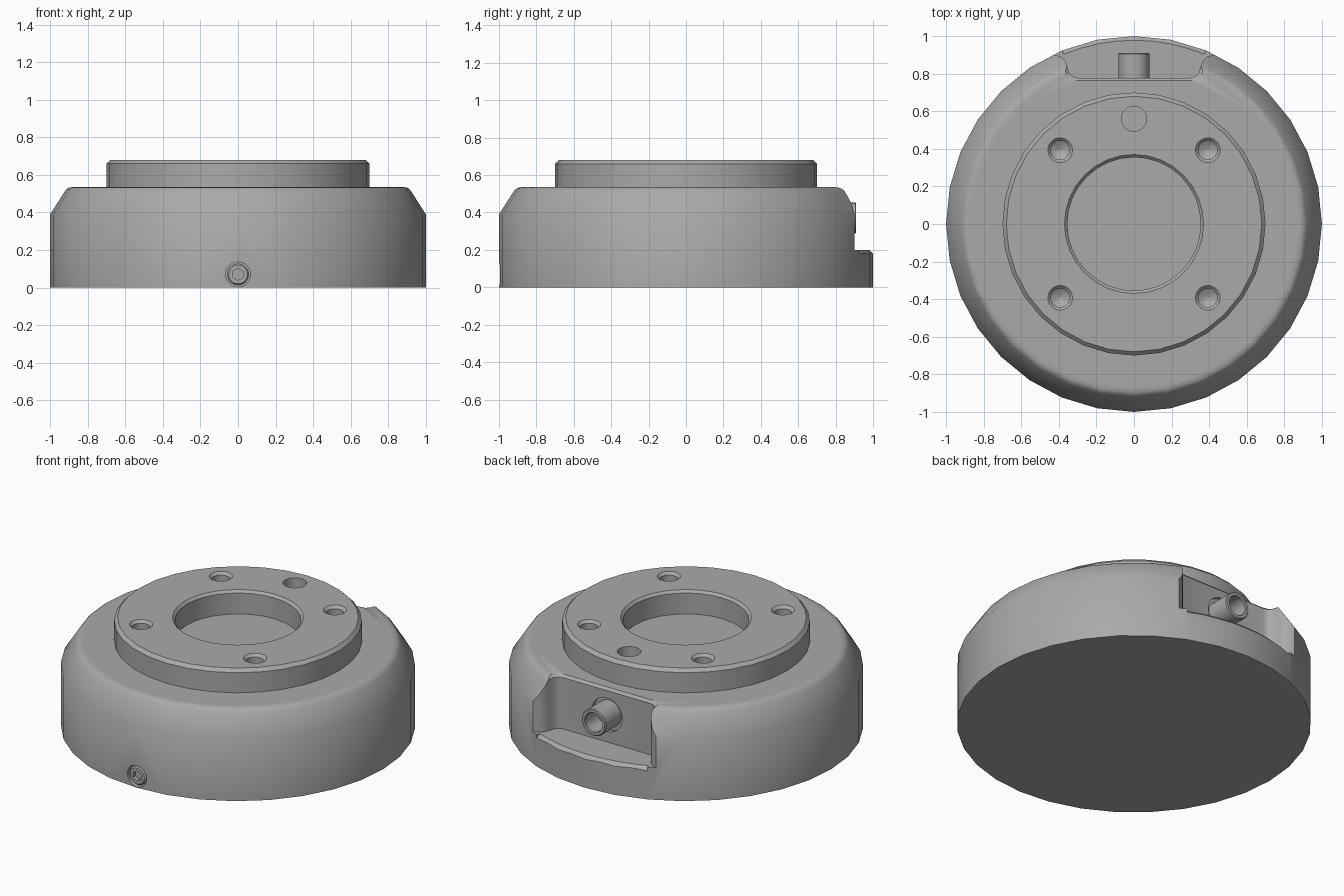
import bpy, bmesh
from math import sin, cos, pi
from mathutils import Matrix

old = bpy.data.objects.get("Cube")
if old:
    bpy.data.objects.remove(old, do_unlink=True)

metal = bpy.data.materials.new("machined grey")
metal.use_nodes = True
GREY = (0.4, 0.4, 0.4, 1)
metal.diffuse_color = GREY
metal.node_tree.nodes["Principled BSDF"].inputs["Base Color"].default_value = GREY


def make(name, bm, matrix=None):
    if matrix:
        bm.transform(matrix)
    bmesh.ops.recalc_face_normals(bm, faces=bm.faces)
    mesh = bpy.data.meshes.new(name)
    bm.to_mesh(mesh)
    bm.free()
    mesh.materials.append(metal)
    obj = bpy.data.objects.new(name, mesh)
    bpy.context.collection.objects.link(obj)
    return obj


def loft(name, loops, caps=True, wrap=False, matrix=None):
    """Skin a stack of equal-length closed loops."""
    bm = bmesh.new()
    rows = [[bm.verts.new(p) for p in loop] for loop in loops]
    pairs = list(zip(rows, rows[1:])) + ([(rows[-1], rows[0])] if wrap else [])
    n = len(rows[0])
    for a, b in pairs:
        for i in range(n):
            j = (i + 1) % n
            bm.faces.new((a[i], a[j], b[j], b[i]))
    if caps and not wrap:
        bm.faces.new(rows[0])
        bm.faces.new(rows[-1])
    return make(name, bm, matrix)


def ring(r, z, n):
    return [(r * sin(2 * pi * i / n), r * cos(2 * pi * i / n), z) for i in range(n)]


def lathe(name, profile, n=32, wrap=False, matrix=None):
    return loft(name, [ring(r, z, n) for r, z in profile], wrap=wrap, matrix=matrix)


def select(obj):
    bpy.ops.object.select_all(action='DESELECT')
    obj.select_set(True)
    bpy.context.view_layer.objects.active = obj


def cut(obj, cutter):
    mod = obj.modifiers.new("cut", 'BOOLEAN')
    mod.operation, mod.solver, mod.object = 'DIFFERENCE', 'EXACT', cutter
    select(obj)
    bpy.ops.object.modifier_apply(modifier=mod.name)
    bpy.data.objects.remove(cutter, do_unlink=True)


def place(x, y, z, turn=0):
    return Matrix.Translation((x, y, z)) @ Matrix.Rotation(turn, 4, 'X')


BACK, FRONT = -pi / 2, pi / 2      # turn a lathe axis to +y or -y

# Main body: drum with a bevelled, softly rounded shoulder
body = lathe("body", [(1, 0), (1, 0.39), (0.922, 0.512), (0.912, 0.524),
                      (0.9, 0.532), (0.88, 0.535), (0.86, 0.535)])

# Rear notch with rounded inner corners, flared mouth and chamfered top edge
half = [(0.30, 0.778), (0.325, 0.785), (0.345, 0.805), (0.355, 0.84),
        (0.366, 0.868), (0.39, 0.89), (0.43, 0.903), (0.5, 1.2)]
plan = [(-x, y) for x, y in reversed(half)] + half
wide = [(x + (0.015 if x > 0 else -0.015) * (abs(x) > 0.31), y - 0.015) for x, y in plan]
cut(body, loft("notch_cutter", [[(x, y, z) for x, y in p] for p, z in
                                ((plan, 0.2), (plan, 0.52), (wide, 0.535), (wide, 0.7))]))

# Chamfer along the outer rim of the notch floor
bm = bmesh.new()
rows = []
for i in range(9):
    a = (i / 4 - 1) * pi / 8
    rows.append([bm.verts.new((r * sin(a), r * cos(a), z))
                 for r, z in ((0.975, 0.203), (1.01, 0.168), (1.01, 0.203))])
for a, b in zip(rows, rows[1:]):
    for i in range(3):
        j = (i + 1) % 3
        bm.faces.new((a[i], a[j], b[j], b[i]))
bm.faces.new(rows[0])
bm.faces.new(rows[-1])
cut(body, make("rim_cutter", bm))

# Counterbores for the rear connector and the front screw
cut(body, lathe("connector_cutter", [(0.105, 0), (0.105, 0.1)], 24, matrix=place(0, 0.755, 0.37, BACK)))
cut(body, lathe("screw_cutter", [(0.066, 0), (0.066, 0.2)], 24, matrix=place(0, -0.95, 0.07, FRONT)))

# Raised mounting flange with a shallow central bore
flange = lathe("flange", [(0.7, 0.53), (0.7, 0.66), (0.68, 0.68), (0.37, 0.68),
                          (0.355, 0.665), (0.355, 0.53)], wrap=True)

# Four countersunk bolt holes and one dowel hole
for sx in (-1, 1):
    for sy in (-1, 1):
        cut(flange, lathe("bolt_cutter", [(0.002, -0.12), (0.05, -0.09), (0.05, -0.016),
                                          (0.066, 0), (0.066, 0.05)], 20,
                          matrix=place(sx * 0.393, sy * 0.393, 0.68)))
cut(flange, lathe("dowel_cutter", [(0.067, -0.07), (0.067, 0.05)], 24, matrix=place(0, 0.56, 0.68)))

# Rear cable connector: hollow tube
connector = lathe("connector_tube", [(0.083, 0), (0.083, 0.15), (0.078, 0.155), (0.062, 0.155),
                                     (0.058, 0.15), (0.058, 0.03), (0.002, 0.03)], 24,
                  matrix=place(0, 0.755, 0.37, BACK))

# Front set screw with a hexagonal socket
screw = lathe("set_screw", [(0.058, 0), (0.058, 0.03), (0.05, 0.04)], 24,
              matrix=place(0, -0.953, 0.07, FRONT))
cut(screw, lathe("socket_cutter", [(0.032, 0.015), (0.032, 0.1)], 6, matrix=place(0, -0.953, 0.07, FRONT)))

for obj in (body, flange, connector, screw):
    select(obj)
    bpy.ops.object.shade_smooth_by_angle(angle=0.62)
